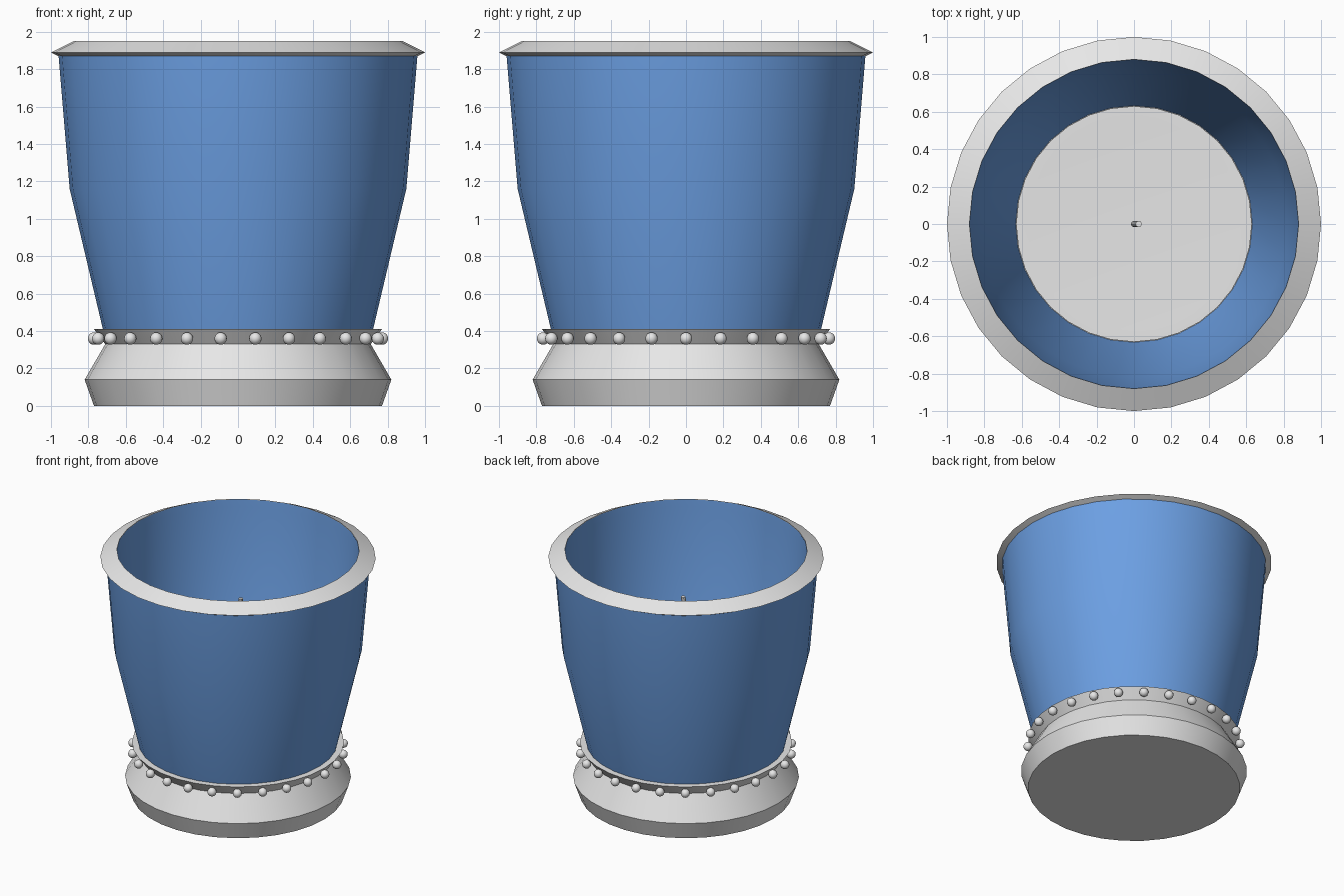
import bpy, bmesh, math
from mathutils import Vector

if "Cube" in bpy.data.objects:
    bpy.data.objects.remove(bpy.data.objects["Cube"], do_unlink=True)


def material(name, rgb):
    m = bpy.data.materials.new(name)
    m.use_nodes = True
    m.diffuse_color = (*rgb, 1)
    m.node_tree.nodes["Principled BSDF"].inputs["Base Color"].default_value = (*rgb, 1)
    return m


blue = material("blue_glass", (0.15, 0.35, 0.77))
grey = material("light_grey", (0.8, 0.8, 0.8))


def finish(name, bm, mat):
    mesh = bpy.data.meshes.new(name)
    bm.to_mesh(mesh)
    bm.free()
    mesh.materials.append(mat)
    obj = bpy.data.objects.new(name, mesh)
    bpy.context.collection.objects.link(obj)
    bpy.ops.object.select_all(action="DESELECT")
    obj.select_set(True)
    bpy.context.view_layer.objects.active = obj
    bpy.ops.object.shade_smooth_by_angle(angle=math.radians(30))
    return obj


def lathe(name, profile, mat, closed=False, segments=32):
    """Revolve (radius, height) points about z."""
    bm = bmesh.new()
    verts = [bm.verts.new((r, 0, z)) for r, z in profile]
    pairs = list(zip(verts, verts[1:]))
    if closed:
        pairs.append((verts[-1], verts[0]))
    edges = [bm.edges.new(p) for p in pairs]
    bmesh.ops.spin(bm, geom=verts + edges, axis=(0, 0, 1), cent=(0, 0, 0),
                   angle=math.tau, steps=segments, use_duplicate=False)
    bmesh.ops.remove_doubles(bm, verts=bm.verts, dist=0.0005)
    bmesh.ops.recalc_face_normals(bm, faces=bm.faces)
    return finish(name, bm, mat)


# Flared foot with its collar
lathe("base", [(0, 0), (0.77, 0), (0.82, 0.14), (0.71, 0.33),
               (0.77, 0.41), (0, 0.41)], grey)

# Thick cup wall, bent at mid height
lathe("cup", [(0.72, 0.40), (0.90, 1.16), (0.96, 1.88), (0.88, 1.945),
              (0.875, 1.89), (0.82, 1.16), (0.63, 0.40)], blue, closed=True)

# Bevelled top rim
lathe("rim", [(0.95, 1.865), (1.0, 1.89), (0.88, 1.95), (0.885, 1.90)],
      grey, closed=True)

# Candle with a shallow dished top
lathe("candle", [(0, 0.405), (0.63, 0.405), (0.63, 1.15), (0.57, 1.15),
                 (0, 1.12)], grey)

# Slightly bent wick
bm = bmesh.new()
path = [Vector((0, 0, 1.11)), Vector((0, 0, 1.40)), Vector((0.025, 0, 1.57))]
rings = [[bm.verts.new(p + Vector((math.cos(a), math.sin(a), 0)) * 0.017)
          for a in (math.tau * i / 8 for i in range(8))] for p in path]
for low, high in zip(rings, rings[1:]):
    for i in range(8):
        j = (i + 1) % 8
        bm.faces.new((low[i], low[j], high[j], high[i]))
bm.faces.new(rings[-1])
finish("wick", bm, grey)

# Ring of round studs around the collar
STUDS = 26
bm = bmesh.new()
for i in range(STUDS):
    a = math.tau * i / STUDS
    made = bmesh.ops.create_uvsphere(bm, u_segments=16, v_segments=10, radius=0.033)
    bmesh.ops.translate(bm, verts=made["verts"],
                        vec=(0.77 * math.cos(a), 0.77 * math.sin(a), 0.36))
finish("collar_studs", bm, grey)
